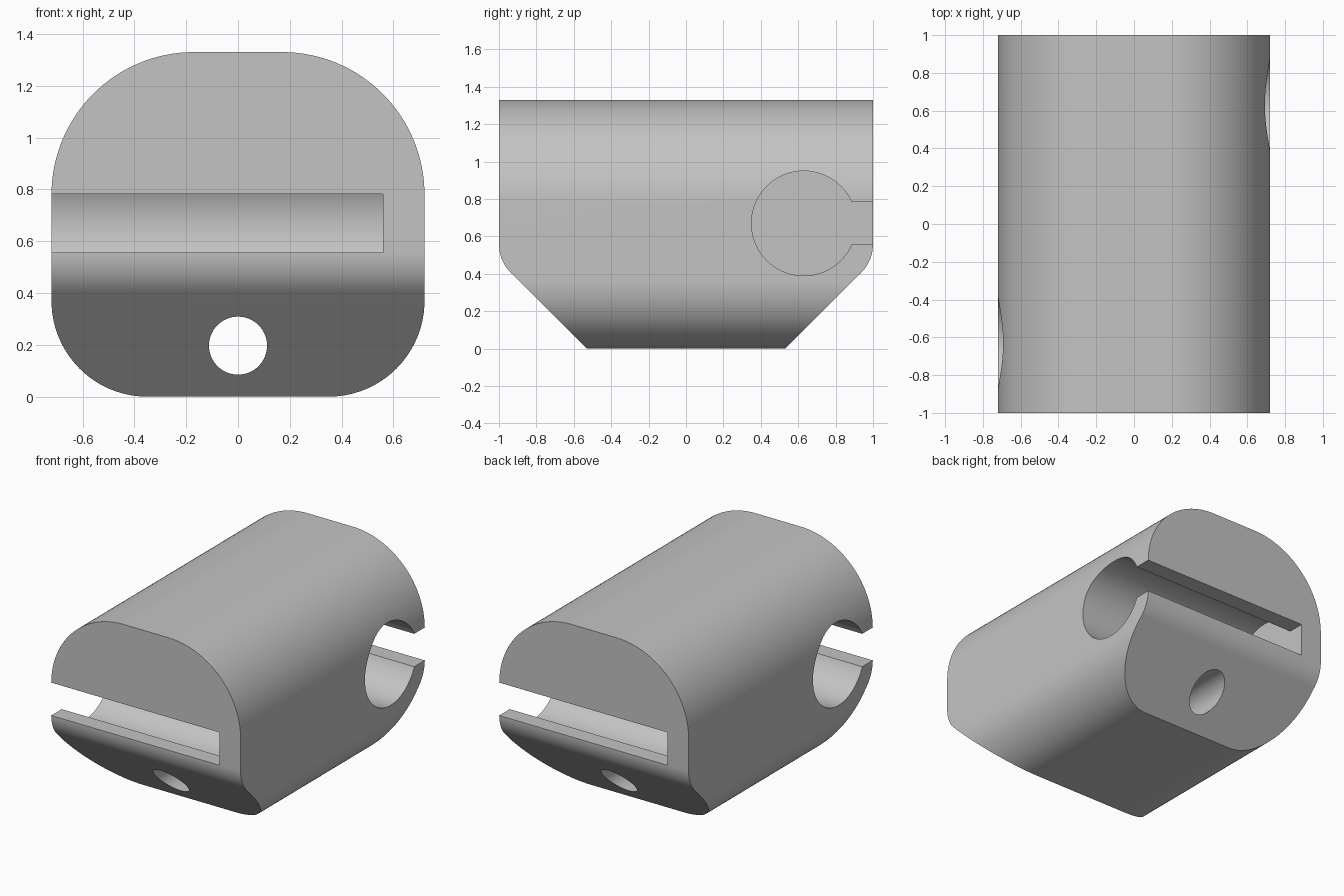
import bpy
from math import cos, sin, radians
from mathutils import Matrix

if "Cube" in bpy.data.objects:
    bpy.data.objects.remove(bpy.data.objects["Cube"])

grey = bpy.data.materials.new("plain grey")
grey.use_nodes = True
grey.diffuse_color = (0.55, 0.55, 0.55, 1)
grey.node_tree.nodes["Principled BSDF"].inputs["Base Color"].default_value = grey.diffuse_color


def arc(cx, cz, r, start, end, steps):
    angles = [radians(start + (end - start) * i / steps) for i in range(steps + 1)]
    return [(cx + r * cos(a), cz + r * sin(a)) for a in angles]


def prism(name, half, depth, axis):
    """Mirror a half outline (listed bottom to top) and extrude it along x or y."""
    outline = half + [(-u, z) for u, z in reversed(half)]
    n = len(outline)
    place = (lambda u, z, d: (u, d, z)) if axis == "y" else (lambda u, z, d: (-d, u, z))
    verts = [place(u, z, d) for d in (-depth, depth) for u, z in outline]
    faces = [tuple(range(n)), tuple(reversed(range(n, 2 * n)))]
    faces += [(i, i + n, (i + 1) % n + n, (i + 1) % n) for i in range(n)]
    mesh = bpy.data.meshes.new(name)
    mesh.from_pydata(verts, [], faces)
    mesh.materials.append(grey)
    obj = bpy.data.objects.new(name, mesh)
    bpy.context.collection.objects.link(obj)
    return obj


def cylinder(name, radius, length, location, rotation):
    bpy.ops.mesh.primitive_cylinder_add(vertices=96, radius=radius, depth=length,
                                        location=location, rotation=rotation)
    obj = bpy.context.object
    obj.name = name
    obj.data.materials.append(grey)
    return obj


def box(name, low, high):
    size = [b - a for a, b in zip(low, high)]
    middle = [(a + b) / 2 for a, b in zip(low, high)]
    bpy.ops.mesh.primitive_cube_add(size=1, location=middle)
    obj = bpy.context.object
    obj.name = name
    obj.data.transform(Matrix.Diagonal((*size, 1)))
    obj.data.materials.append(grey)
    return obj


def combine(target, tool, operation):
    mod = target.modifiers.new(tool.name, "BOOLEAN")
    mod.object, mod.operation, mod.solver = tool, operation, "EXACT"
    bpy.context.view_layer.objects.active = target
    bpy.ops.object.modifier_apply(modifier=mod.name)
    bpy.data.objects.remove(tool)


# Rounded block running front to back
body = prism("block_body", arc(0.35, 0.37, 0.37, -90, 0, 24) + arc(0.17, 0.78, 0.55, 0, 90, 32),
             1.0, "y")

# Sloped lower ends with a softened upper edge
sides = prism("end_slopes", [(0.43, -0.1)] + arc(0.78, 0.56, 0.22, -45, 0, 16) + [(1.0, 1.5)],
              1.0, "x")
combine(body, sides, "INTERSECT")

# Blind rod channels with slots, turned half way round from each other
for side, s in (("back", 1), ("front", -1)):
    bore = cylinder(side + "_bore", 0.28, 1.56, (s * 0.22, s * 0.63, 0.67),
                    (0, radians(90), 0))
    combine(body, bore, "DIFFERENCE")
    ends = [(s * -0.56, s * 0.63), (s * 1.0, s * 1.2)]
    xs, ys = [sorted(v) for v in zip(*ends)]
    slot = box(side + "_slot", (xs[0], ys[0], 0.557), (xs[1], ys[1], 0.783))
    combine(body, slot, "DIFFERENCE")

# Small hole straight through from front to back
hole = cylinder("through_hole", 0.112, 2.4, (0, 0, 0.197), (radians(90), 0, 0))
combine(body, hole, "DIFFERENCE")

bpy.ops.object.select_all(action="DESELECT")
body.select_set(True)
bpy.context.view_layer.objects.active = body
bpy.ops.object.shade_smooth_by_angle(angle=radians(25))
